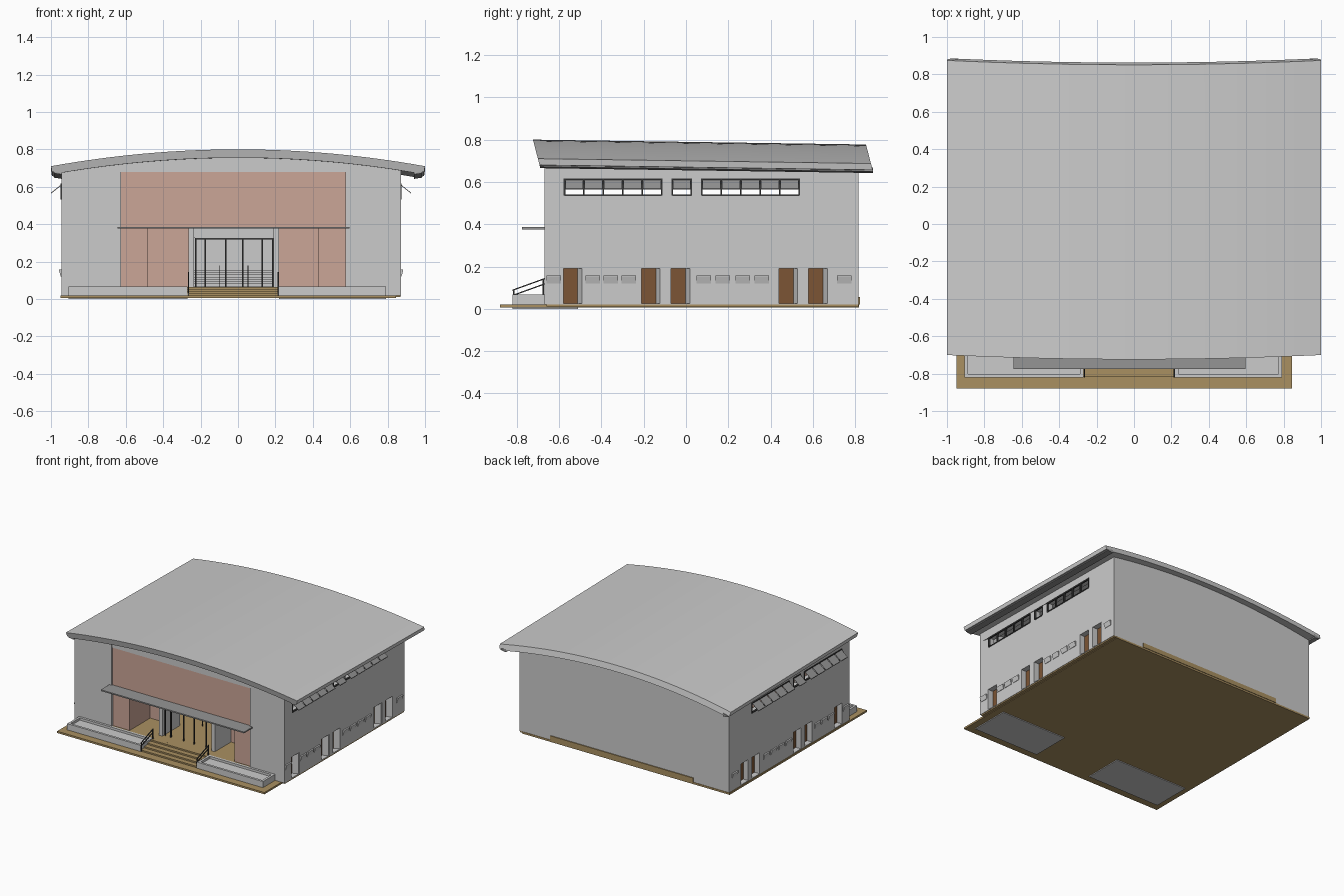
import bpy, bmesh, math

if "Cube" in bpy.data.objects:
    bpy.data.objects.remove(bpy.data.objects["Cube"])

CX, HALF = -0.037, 0.908          # hall centre line and half width


def mat(name, c):
    m = bpy.data.materials.new(name)
    m.diffuse_color = (*c, 1)
    m.use_nodes = True
    m.node_tree.nodes["Principled BSDF"].inputs["Base Color"].default_value = m.diffuse_color
    return m


WOOD = mat("ochre", (0.40, 0.28, 0.12))
PINK = mat("terracotta", (0.60, 0.38, 0.31))
DOOR = mat("door_brown", (0.20, 0.09, 0.035))
DARK = mat("dark_metal", (0.04, 0.04, 0.04))
SLATE = mat("slate", (0.30, 0.30, 0.30))


def finish(name, bm, m=None):
    bmesh.ops.recalc_face_normals(bm, faces=bm.faces)
    me = bpy.data.meshes.new(name)
    bm.to_mesh(me)
    bm.free()
    ob = bpy.data.objects.new(name, me)
    bpy.context.collection.objects.link(ob)
    if m:
        me.materials.append(m)
    return ob


def add_prism(bm, a, b):
    """Solid between two matching outlines."""
    va = [bm.verts.new(p) for p in a]
    vb = [bm.verts.new(p) for p in b]
    bm.faces.new(va)
    bm.faces.new(vb[::-1])
    n = len(va)
    for i in range(n):
        bm.faces.new((va[i], va[(i + 1) % n], vb[(i + 1) % n], vb[i]))


def boxes(name, items, m=None):
    """One object from boxes given as (x0, x1, y0, y1, z0, z1)."""
    bm = bmesh.new()
    for x0, x1, y0, y1, z0, z1 in items:
        o = ((x0, y0), (x1, y0), (x1, y1), (x0, y1))
        add_prism(bm, [(x, y, z0) for x, y in o], [(x, y, z1) for x, y in o])
    return finish(name, bm, m)


def bar(bm, p, q, t=0.003):
    """Thin bar in the yz plane."""
    o = ((-t, -t), (t, -t), (t, t), (-t, t))
    add_prism(bm, [(p[0] + a, p[1], p[2] + b) for a, b in o],
              [(q[0] + a, q[1], q[2] + b) for a, b in o])


def arch(x):
    return 0.80 - 0.09 * x * x


def gable(name, x0, x1, z0, y0, y1, drop):
    """Wall whose top follows the roof arch."""
    n = 16
    xs = [x0 + (x1 - x0) * i / n for i in range(n + 1)]
    o = [(x0, z0), (x1, z0)] + [(x, arch(x) - drop) for x in reversed(xs)]
    bm = bmesh.new()
    add_prism(bm, [(x, y0, z) for x, z in o], [(x, y1, z) for x, z in o])
    return finish(name, bm)


# Arched roof, raked ends, falling slightly to the rear
xs = [-1 + i / 16 for i in range(33)]
under = [-0.95 + 1.9 * i / 32 for i in range(33)]
outline = [(x, arch(x)) for x in xs] + [(0.995, 0.68)] \
    + [(x, arch(x) - 0.045) for x in reversed(under)] + [(-0.995, 0.68)]
bm = bmesh.new()
add_prism(bm, [(x, -0.69 - 0.26 * (z - 0.67), z) for x, z in outline],
          [(x, 0.885 - 0.26 * (z - 0.67), z - 0.023) for x, z in outline])
roof = finish("arched_roof", bm)
bpy.context.view_layer.objects.active = roof
roof.select_set(True)
bpy.ops.object.shade_smooth_by_angle(angle=math.radians(25))
# Fascia strips under the eaves
bm = bmesh.new()
for s in (-1, 1):
    o = ((0.94, 0.665), (0.985, 0.672), (0.985, 0.68), (0.94, 0.69))
    add_prism(bm, [(s * x, -0.69, z) for x, z in o],
              [(s * x, 0.885, z - 0.023) for x, z in o])
finish("eave_fascia", bm, SLATE)

# Base slab, rear platform edge, porch floor, front steps
boxes("base_slab", [(-0.95, 0.845, -0.88, 0.818, 0.006, 0.02),
                    (-0.945, 0.868, -0.66, 0.815, 0.01, 0.022)], WOOD)
boxes("rear_platform", [(-0.635, 0.60, 0.72, 0.822, 0.02, 0.055)], WOOD)
boxes("porch_floor", [(-0.625, 0.575, -0.67, -0.2, 0.02, 0.065)], WOOD)
boxes("front_steps", [(-0.27, 0.22, -0.815 + 0.04 * i, -0.66, 0.02, 0.031 + 0.0113 * i)
                      for i in range(4)], WOOD)

# Planters with rims flanking the steps
for side, x0, x1 in (("left", -0.905, -0.27), ("right", 0.22, 0.79)):
    y0, y1, t = -0.82, -0.67, 0.018
    boxes(side + "_planter", [(x0, x1, y0, -0.51, 0, 0.015),
                              (x0, x1, y0, y1, 0.015, 0.05),
                              (x0, x1, y0, y0 + t, 0.05, 0.068),
                              (x0, x1, y1 - t, y1, 0.05, 0.068),
                              (x0, x0 + t, y0 + t, y1 - t, 0.05, 0.068),
                              (x1 - t, x1, y0 + t, y1 - t, 0.05, 0.068)])

# Step handrails
bm = bmesh.new()
for x in (-0.265, 0.215):
    for dz in (0, -0.025):
        bar(bm, (x, -0.82, 0.088 + dz), (x, -0.67, 0.142 + dz))
    for y, z0, z1 in ((-0.815, 0.02, 0.09), (-0.675, 0.06, 0.14)):
        bar(bm, (x, y - 0.001, (z0 + z1) / 2), (x, y + 0.003, (z0 + z1) / 2))
        o = ((-0.003, -0.003), (0.003, -0.003), (0.003, 0.003), (-0.003, 0.003))
        add_prism(bm, [(x + a, y + b, z0) for a, b in o], [(x + a, y + b, z1) for a, b in o])
finish("step_handrails", bm, DARK)

# Front and rear walls
gable("front_wall_left", CX - HALF, -0.625, 0.02, -0.67, -0.63, 0.025)
gable("front_wall_right", 0.575, CX + HALF, 0.02, -0.67, -0.63, 0.025)
gable("front_wall_top", -0.625, 0.575, 0.68, -0.665, -0.63, 0.025)
gable("rear_wall", CX - HALF, CX + HALF, 0.02, 0.785, 0.815, 0.045)

# Terracotta front with the recessed porch
boxes("terracotta_front", [(-0.625, 0.575, -0.66, -0.63, 0.38, 0.68),
                           (-0.625, -0.48, -0.655, -0.38, 0.065, 0.38),
                           (0.43, 0.575, -0.655, -0.38, 0.065, 0.38),
                           (-0.48, -0.25, -0.40, -0.38, 0.065, 0.38),
                           (0.205, 0.43, -0.40, -0.38, 0.065, 0.38)], PINK)
boxes("porch_ceiling", [(-0.48, 0.43, -0.63, -0.38, 0.38, 0.39)])
boxes("entrance_canopy", [(-0.645, 0.595, -0.775, -0.65, 0.376, 0.386)], SLATE)
boxes("entrance_portal", [(-0.265, -0.235, -0.60, -0.38, 0.065, 0.38),
                          (0.19, 0.22, -0.60, -0.38, 0.065, 0.38),
                          (-0.235, 0.19, -0.59, -0.56, 0.325, 0.38)])
boxes("door_mullions", [(x - 0.004, x + 0.004, -0.583, -0.572, 0.065, 0.325)
                        for x in (-0.226, -0.175, -0.065, 0.025, 0.13, 0.186)]
      + [(-0.23, 0.19, -0.583, -0.572, 0.318, 0.325)], DARK)
# Tiered seating inside the hall
boxes("seating_tiers", [(-0.60, 0.55, -0.2 + 0.07 * i, -0.13 + 0.07 * i, 0.02, 0.07 + 0.012 * i)
                        for i in range(8)])
boxes("aisle_posts", [(x, x + 0.005, -0.3, -0.295, 0.065, 0.18) for x in (-0.1, 0.05)], DARK)

# Side walls with doors, awning windows and vents, mirrored about the hall
doors = (-0.58, -0.21, -0.07, 0.44, 0.58)
windows = ((-0.575, -0.115, 5), (-0.065, 0.025, 1), (0.075, 0.535, 5))
vents = (-0.66, -0.475, -0.39, -0.305, 0.05, 0.14, 0.235, 0.325, 0.715)
for side, s in (("right", 1), ("left", -1)):
    def X(d):
        return CX + s * (HALF + d)

    wall = boxes(side + "_wall", [(X(-0.05), X(0), -0.67, 0.815, 0.02, 0.69)])
    cutter = boxes("cutter", [(X(-0.1), X(0.1), y, y + 0.095, 0.026, 0.19) for y in doors]
                   + [(X(-0.1), X(0.1), a, b, 0.535, 0.615) for a, b, n in windows])
    cutter.hide_render = True
    mod = wall.modifiers.new("openings", 'BOOLEAN')
    mod.object = cutter
    mod.operation = 'DIFFERENCE'
    mod.solver = 'EXACT'
    bpy.context.view_layer.objects.active = wall
    bpy.ops.object.modifier_apply(modifier="openings")
    bpy.data.objects.remove(cutter)

    boxes(side + "_doors", [(X(-0.05), X(-0.043), y, y + 0.095, 0.026, 0.19) for y in doors], DOOR)
    # Splayed door jambs
    bm = bmesh.new()
    for y in doors:
        o = ((X(-0.043), y + 0.068), (X(-0.002), y + 0.088), (X(-0.002), y + 0.095), (X(-0.043), y + 0.095))
        add_prism(bm, [(a, b, 0.026) for a, b in o], [(a, b, 0.19) for a, b in o])
    finish(side + "_door_jambs", bm)

    # Window frames and tilted panes
    frames, t = [], 0.004
    panes = bmesh.new()
    for a, b, n in windows:
        frames += [(X(-0.012), X(0.003), a, b, z, z + 2 * t) for z in (0.533, 0.609)]
        w = (b - a) / n
        for i in range(n + 1):
            y = a + i * w
            frames.append((X(-0.012), X(0.003), y - t, y + t, 0.535, 0.615))
        for i in range(n):
            y0, y1 = a + i * w + t, a + (i + 1) * w - t
            o = ((0.0, 0.607), (0.055, 0.563), (0.055, 0.568), (0.0, 0.612))
            add_prism(panes, [(X(d), y0, z) for d, z in o], [(X(d), y1, z) for d, z in o])
    boxes(side + "_window_frames", frames, DARK)
    finish(side + "_awning_panes", panes, SLATE)

    # Small hooded vents
    bm = bmesh.new()
    for y in vents:
        o = ((-0.002, 0.12), (0.003, 0.12), (0.012, 0.152), (0.012, 0.157), (-0.002, 0.157))
        add_prism(bm, [(X(d), y, z) for d, z in o], [(X(d), y + 0.068, z) for d, z in o])
    finish(side + "_vents", bm)
